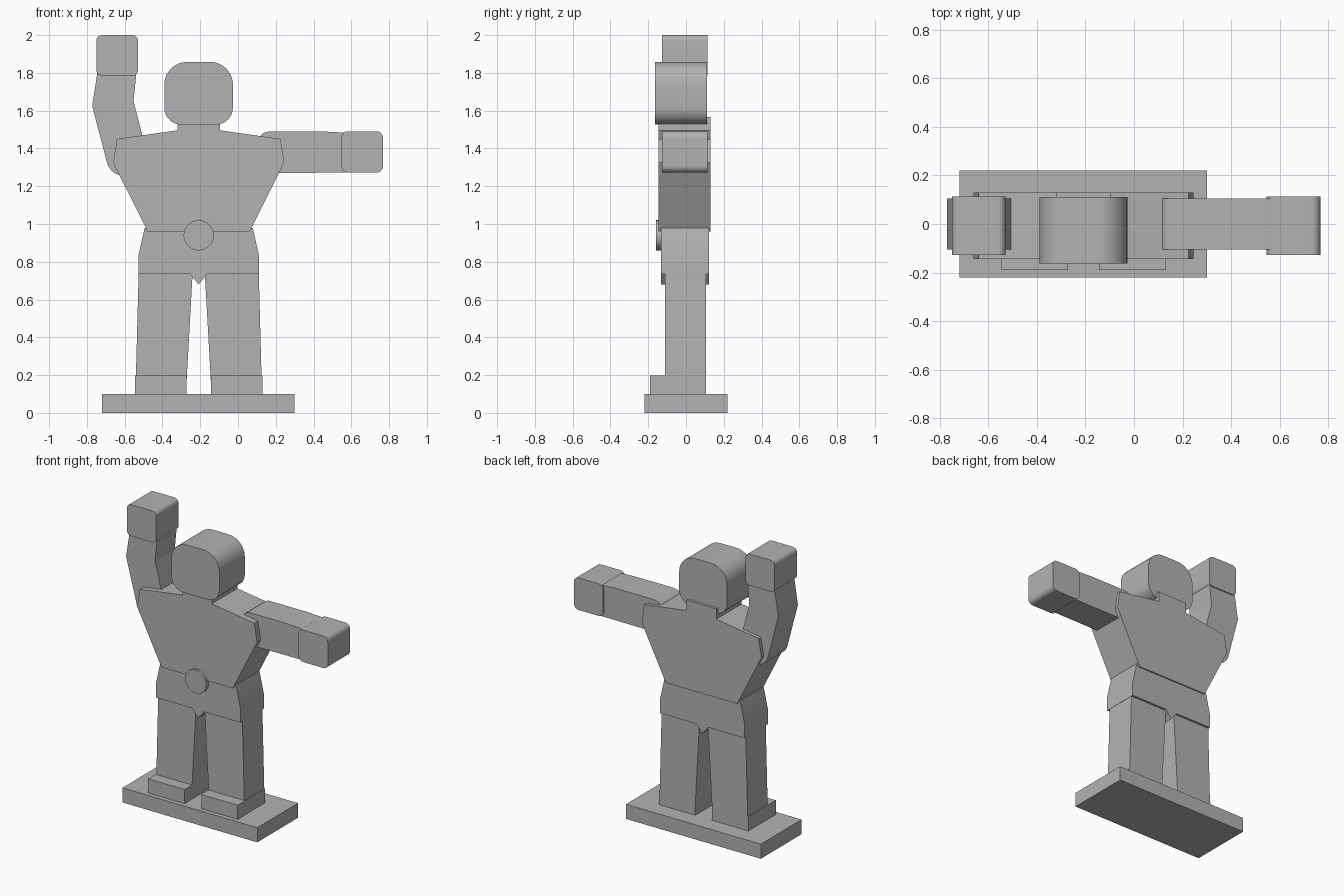
import bpy, bmesh, math
from mathutils import Vector

if "Cube" in bpy.data.objects:
    bpy.data.objects.remove(bpy.data.objects["Cube"])

grey = bpy.data.materials.new("plain grey")
grey.diffuse_color = (0.45, 0.45, 0.45, 1)
grey.use_nodes = True
grey.node_tree.nodes["Principled BSDF"].inputs["Base Color"].default_value = grey.diffuse_color
MID = -0.208  # body centre line in x


def rounded(points, steps=8):
    """Replace each (x, z, radius) corner by a fillet arc."""
    out = []
    n = len(points)
    for i, (x, z, *r) in enumerate(points):
        p = Vector((x, z))
        if not r:
            out.append(p)
            continue
        a = (Vector(points[i - 1][:2]) - p).normalized()
        b = (Vector(points[(i + 1) % n][:2]) - p).normalized()
        half = a.angle(b) / 2
        c = p + (a + b).normalized() * (r[0] / math.sin(half))
        t = r[0] / math.tan(half)
        u, v = p + a * t - c, p + b * t - c
        sweep = u.angle(v)
        for k in range(steps + 1):
            f = k / steps
            out.append(c + (u * math.sin((1 - f) * sweep) + v * math.sin(f * sweep)) / math.sin(sweep))
    return out


def slab(name, points, y0, y1):
    """Extrude a front profile from y0 to y1."""
    bm = bmesh.new()
    face = bm.faces.new([bm.verts.new((p.x, y0, p.y)) for p in rounded(points)])
    ext = bmesh.ops.extrude_face_region(bm, geom=[face])["geom"]
    bmesh.ops.translate(bm, vec=(0, y1 - y0, 0),
                        verts=[g for g in ext if isinstance(g, bmesh.types.BMVert)])
    bmesh.ops.recalc_face_normals(bm, faces=bm.faces)
    mesh = bpy.data.meshes.new(name)
    bm.to_mesh(mesh)
    bm.free()
    mesh.materials.append(grey)
    ob = bpy.data.objects.new(name, mesh)
    bpy.context.collection.objects.link(ob)
    bpy.ops.object.select_all(action='DESELECT')
    ob.select_set(True)
    bpy.context.view_layer.objects.active = ob
    bpy.ops.object.shade_smooth_by_angle(angle=math.radians(25))
    return ob


def box(name, x0, x1, z0, z1, y0, y1, r=0):
    corners = [(x0, z0), (x1, z0), (x1, z1), (x0, z1)]
    return slab(name, [c + (r,) if r else c for c in corners], y0, y1)


def symmetric(half):
    """Full profile from a right half of (offset, z) points, bottom to top."""
    right = [(MID + x, z) for x, z in half]
    left = [(MID - x, z) for x, z in reversed(half) if x > 0]
    return right + left


# Stand
box("base", -0.72, 0.30, 0, 0.10, -0.22, 0.22)

# Legs and feet
for side, s in (("left", -1), ("right", 1)):
    slab(side + "_leg", [(MID + s * x, z) for x, z in
         ((0.068, 0.10), (0.335, 0.10), (0.317, 0.78), (0.030, 0.78))], -0.11, 0.106)
    a, b = sorted((MID + s * 0.064, MID + s * 0.338))
    box(side + "_foot", a, b, 0.10, 0.197, -0.19, 0.106)

# Trunks
slab("trunks", symmetric([(0, 0.68), (0.045, 0.735), (0.32, 0.735),
                          (0.32, 0.83), (0.286, 0.98)]), -0.133, 0.121)

# Chest with neck
slab("chest", symmetric([(0.27, 0.96), (0.453, 1.325), (0.433, 1.45),
                         (0.112, 1.496), (0.112, 1.567)]), -0.145, 0.13)

# Belt buckle
slab("buckle", [(MID + 0.08 * math.cos(i * math.pi / 16),
                 0.94 + 0.08 * math.sin(i * math.pi / 16)) for i in range(32)], -0.16, -0.10)

# Head, a little squarer at the chin
slab("head", [(-0.39, 1.526, 0.09), (-0.027, 1.526, 0.09),
              (-0.027, 1.858, 0.12), (-0.39, 1.858, 0.12)], -0.163, 0.112)

# Raised arm and hand
slab("raised_arm", [(-0.745, 1.80), (-0.772, 1.625, 0.03), (-0.674, 1.25, 0.09),
                    (-0.455, 1.27, 0.06), (-0.553, 1.65, 0.03), (-0.538, 1.80)], -0.106, 0.106)
box("raised_hand", -0.75, -0.53, 1.785, 2.0, -0.127, 0.114, 0.03)

# Outstretched arm and hand
slab("side_arm", [(0.10, 1.27, 0.07), (0.57, 1.272), (0.57, 1.484), (0.44, 1.49),
                  (0.10, 1.49, 0.07)], -0.106, 0.106)
box("side_hand", 0.547, 0.768, 1.272, 1.491, -0.127, 0.114, 0.035)
